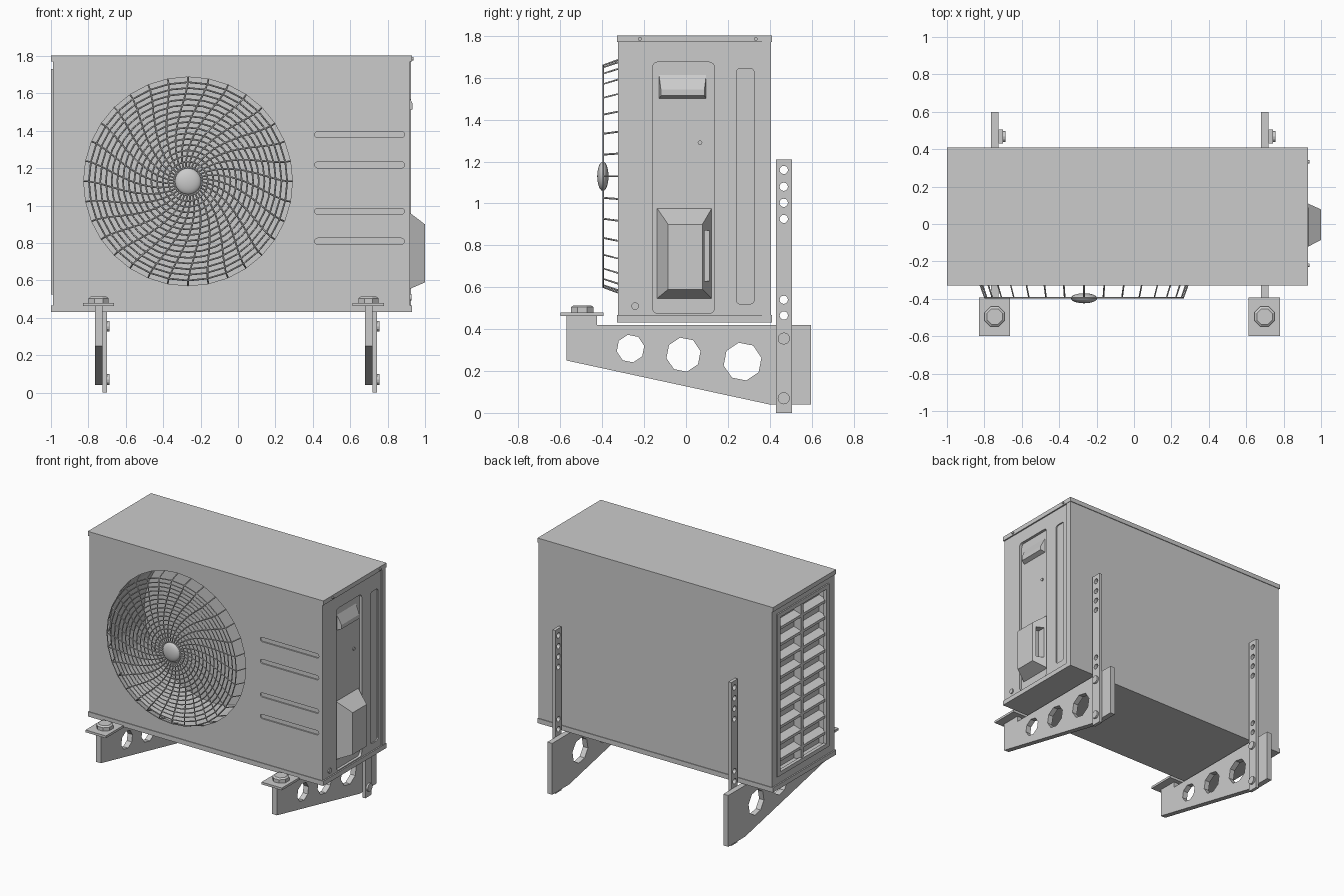
import bpy, bmesh
from math import sin, cos, pi

if "Cube" in bpy.data.objects:
    bpy.data.objects.remove(bpy.data.objects["Cube"])

# ---------- helpers ----------
def place(axis, u, v, w):
    return {'X': (w, u, v), 'Y': (u, w, v), 'Z': (u, v, w)}[axis]

def finish(name, bm):
    bmesh.ops.recalc_face_normals(bm, faces=bm.faces[:])
    me = bpy.data.meshes.new(name)
    bm.to_mesh(me)
    bm.free()
    ob = bpy.data.objects.new(name, me)
    bpy.context.collection.objects.link(ob)
    return ob

def loft(name, axis, pts0, w0, pts1, w1):
    """Solid between two matching outlines placed at w0 and w1 along axis."""
    bm = bmesh.new()
    a = [bm.verts.new(place(axis, u, v, w0)) for u, v in pts0]
    b = [bm.verts.new(place(axis, u, v, w1)) for u, v in pts1]
    n = len(a)
    bm.faces.new(a)
    bm.faces.new(b[::-1])
    for i in range(n):
        j = (i + 1) % n
        bm.faces.new((a[i], b[i], b[j], a[j]))
    return finish(name, bm)

def prism(name, axis, pts, w0, w1):
    return loft(name, axis, pts, w0, pts, w1)

def rect(u0, u1, v0, v1):
    return [(u0, v0), (u1, v0), (u1, v1), (u0, v1)]

def box(name, x, y, z):
    return prism(name, 'Z', rect(*x, *y), *z)

def ngon(u, v, r, n, start=0.0):
    return [(u + r * cos(start + 2 * pi * i / n), v + r * sin(start + 2 * pi * i / n)) for i in range(n)]

def rounded(u0, u1, v0, v1, r, seg=4):
    pts = []
    for k, (cu, cv) in enumerate([(u1 - r, v1 - r), (u0 + r, v1 - r), (u0 + r, v0 + r), (u1 - r, v0 + r)]):
        for i in range(seg + 1):
            a = pi / 2 * (k + i / seg)
            pts.append((cu + r * cos(a), cv + r * sin(a)))
    return pts

def bake(ob):
    dg = bpy.context.evaluated_depsgraph_get()
    return bpy.data.meshes.new_from_object(ob.evaluated_get(dg))

def cut(ob, *cutters):
    for c in cutters:
        m = ob.modifiers.new("cut", 'BOOLEAN')
        m.operation, m.solver, m.object = 'DIFFERENCE', 'EXACT', c
        me = bake(ob)
        ob.modifiers.clear()
        ob.data = me
        bpy.data.objects.remove(c)

# ---------- casing ----------
FX, FZ, HOLE = -0.267, 1.13, 0.558
casing = box("casing", (-0.99, 0.92), (-0.325, 0.405), (0.46, 1.775))
box("lid", (-1.0, 0.93), (-0.33, 0.41), (1.77, 1.803))
box("base_tray", (-1.0, 0.93), (-0.33, 0.41), (0.432, 0.467))

cuts = [prism("c", 'Y', ngon(FX, FZ, HOLE, 32), -0.4, 0.08)]              # fan opening
for z in (1.38, 1.218, 0.97, 0.81):                                        # front grooves
    cuts.append(prism("c", 'Y', rounded(0.41, 0.89, z - 0.016, z + 0.016, 0.0155), -0.4, -0.315))
cuts.append(prism("c", 'X', rounded(-0.16, 0.135, 0.475, 1.675, 0.025), 0.9, 1.0))    # service panel recess
cuts.append(prism("c", 'X', rounded(0.24, 0.325, 0.52, 1.645, 0.02), 0.911, 1.0))     # side groove
cuts.append(box("c", (-1.1, -0.93), (-0.23, 0.335), (0.54, 1.715)))        # left air intake
cut(casing, *cuts)
box("side_edge_post", (0.91, 0.926), (0.362, 0.405), (0.466, 1.771))

# ---------- left intake frame and slats ----------
frame = box("intake_frame", (-1.0, -0.975), (-0.25, 0.355), (0.525, 1.73))
cut(frame, box("c", (-1.1, -0.9), (-0.215, 0.32), (0.555, 1.70)))
box("intake_mullion", (-0.99, -0.925), (0.04, 0.065), (0.53, 1.72))
for i in range(9):
    z = 0.64 + i * 0.122
    prism("intake_slat", 'Y', [(-0.99, z - 0.018), (-0.99, z + 0.002), (-0.925, z + 0.022), (-0.925, z + 0.002)],
          -0.23, 0.335)

# ---------- fan grille: rings and swirled spokes ----------
cu = bpy.data.curves.new("grille_wires", 'CURVE')
cu.dimensions = '3D'
cu.bevel_depth, cu.bevel_resolution = 0.0045, 0

def wire(pts, cyclic=False):
    s = cu.splines.new('POLY')
    s.points.add(len(pts) - 1)
    for p, q in zip(s.points, pts):
        p.co = (*q, 1)
    s.use_cyclic_u = cyclic

N, R0, R1, RINGS = 32, 0.075, 0.53, 16
for k in range(RINGS):
    r = R0 + (R1 - R0) * k / (RINGS - 1)
    wire([(x, -0.395, z) for x, z in ngon(FX, FZ, r, N)], True)
for i in range(N):
    a0 = 2 * pi * i / N
    pts = []
    for k in range(9):
        t = k / 8
        r, a = 0.05 + (R1 - 0.05) * t, a0 + 0.6 * (1 - t) ** 1.5
        pts.append((FX + r * cos(a), -0.395, FZ + r * sin(a)))
    pts.append((FX + 0.557 * cos(a0), -0.32, FZ + 0.557 * sin(a0)))
    wire(pts)
tmp = bpy.data.objects.new("tmp", cu)
bpy.context.collection.objects.link(tmp)
bpy.context.view_layer.update()
me = bake(tmp)
bpy.data.objects.remove(tmp)
grille = bpy.data.objects.new("fan_grille", me)
bpy.context.collection.objects.link(grille)

bpy.ops.mesh.primitive_uv_sphere_add(segments=24, ring_count=12, location=(FX, -0.397, FZ))
hub = bpy.context.object
hub.name = "grille_hub"
hub.scale = (0.07, 0.027, 0.07)
bpy.ops.object.shade_smooth_by_angle()

# ---------- right side: handle, valve cover, screws ----------
handle = loft("handle_scoop", 'X', rect(-0.13, 0.098, 1.5, 1.625), 0.895,
              rect(-0.12, 0.088, 1.515, 1.545), 0.933)
valve = loft("valve_cover", 'X', rect(-0.14, 0.125, 0.545, 0.98), 0.895,
             rect(-0.085, 0.078, 0.59, 0.9), 1.0)
cut(valve, box("c", (0.922, 0.978), (0.05, 0.3), (0.63, 0.87)))
for y, z, x, r in ((-0.22, 1.786, 0.925, 0.009), (0.333, 1.786, 0.925, 0.009),
                   (-0.243, 0.51, 0.915, 0.018), (0.067, 1.29, 0.895, 0.011)):
    prism("side_screw", 'X', ngon(y, z, r, 12), x, x + 0.013)

# ---------- wall brackets ----------
for side, x in (("left", -0.765), ("right", 0.678)):
    plate = prism(side + "_bracket_arm", 'X',
                  [(-0.57, 0.25), (0.40, 0.04), (0.598, 0.04), (0.598, 0.42),
                   (-0.425, 0.42), (-0.425, 0.465), (-0.57, 0.465)], x, x + 0.04)
    cut(plate, *[prism("c", 'X', ngon(y, z, r, 8, 0.2), x - 0.1, x + 0.1)
                 for y, z, r in ((-0.265, 0.307, 0.067), (-0.012, 0.278, 0.083), (0.27, 0.245, 0.092))])
    rail = box(side + "_bracket_upright", (x + 0.04, x + 0.064), (0.43, 0.505), (0.0, 1.21))
    cut(rail, *[prism("c", 'X', ngon(0.467, z, 0.02, 12), x - 0.1, x + 0.2)
                for z in (1.16, 1.08, 1.003, 0.926, 0.54, 0.465)])
    for z in (0.355, 0.07):
        prism(side + "_bracket_bolt", 'X', ngon(0.467, z, 0.029, 12), x + 0.06, x + 0.078)
    box(side + "_foot_plate", (x - 0.065, x + 0.102), (-0.6, -0.393), (0.463, 0.48))
    prism(side + "_foot_washer", 'Z', ngon(x + 0.02, -0.495, 0.058, 8, pi / 8), 0.478, 0.505)
    loft(side + "_foot_nut", 'Z', ngon(x + 0.02, -0.495, 0.058, 8, pi / 8), 0.505,
         ngon(x + 0.02, -0.495, 0.045, 8, pi / 8), 0.514)
